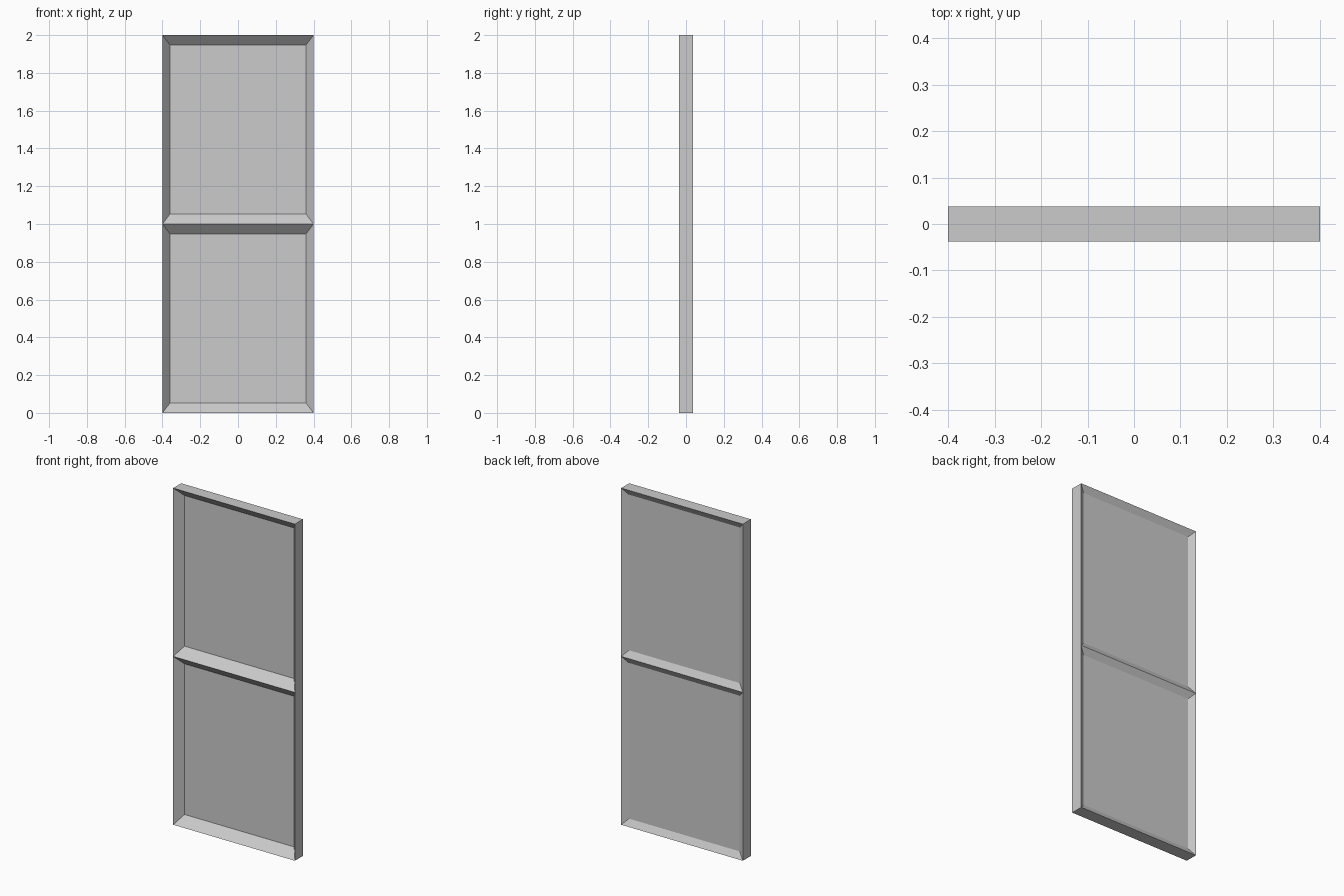
import bpy, bmesh
from mathutils import Vector

if "Cube" in bpy.data.objects:
    bpy.data.objects.remove(bpy.data.objects["Cube"])

W, D, H = 0.8, 0.075, 2.0

# Door slab, split into an upper and lower half
bm = bmesh.new()
bmesh.ops.create_cube(bm, size=1)
for v in bm.verts:
    v.co = Vector((v.co.x * W, v.co.y * D, (v.co.z + 0.5) * H))
bmesh.ops.bisect_plane(bm, geom=bm.verts[:] + bm.edges[:] + bm.faces[:],
                       plane_co=(0, 0, H / 2), plane_no=(0, 0, 1))
bm.normal_update()


def recess(side, depth, sx, sz):
    """Sink a sloped panel into each half on the front (-1) or back (+1)."""
    faces = [f for f in bm.faces if f.normal.y * side > 0.9]
    new = bmesh.ops.extrude_discrete_faces(bm, faces=faces)["faces"]
    for f in new:
        c = f.calc_center_median()
        for v in f.verts:
            v.co = Vector((c.x + (v.co.x - c.x) * sx,
                           c.y - side * depth,
                           c.z + (v.co.z - c.z) * sz))
    bm.normal_update()


# Deep front panels, shallow back panels
recess(-1, 0.05, 0.9, 0.895)
recess(1, 0.022, 0.91, 0.925)

bmesh.ops.remove_doubles(bm, verts=bm.verts[:], dist=1e-5)
bmesh.ops.recalc_face_normals(bm, faces=bm.faces[:])
mesh = bpy.data.meshes.new("door_panel")
bm.to_mesh(mesh)
bm.free()
bpy.context.collection.objects.link(bpy.data.objects.new("door_panel", mesh))
